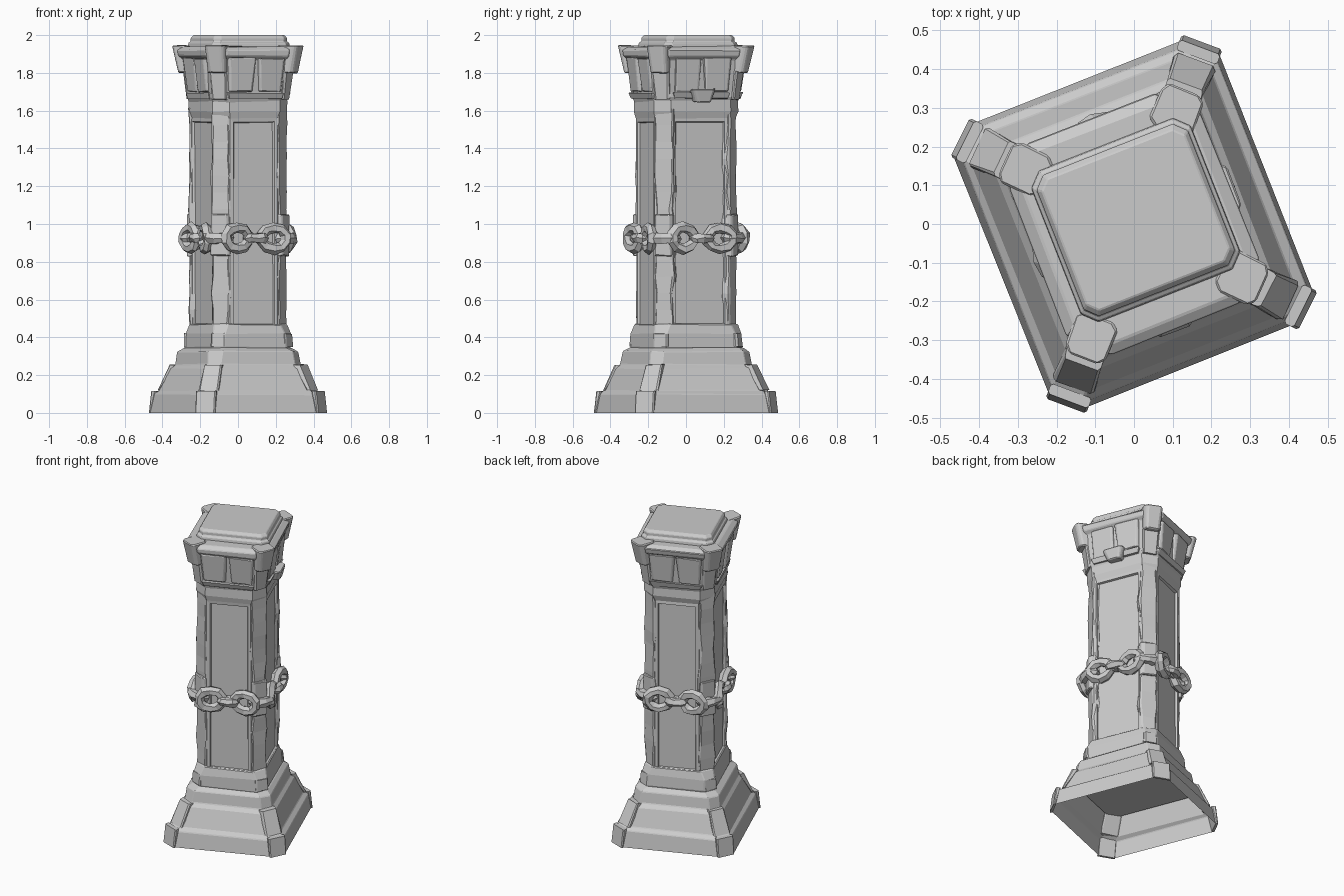
import bpy, bmesh, math, random
from mathutils import Matrix, Vector

random.seed(4)
cube = bpy.data.objects.get("Cube")
if cube:
    bpy.data.objects.remove(cube)

TURN = Matrix.Rotation(math.radians(21.5), 4, 'Z')   # whole pillar is turned
SKEW = 0.013                                         # plan is a little deeper than wide

stone = bpy.data.materials.new("grey stone")
stone.use_nodes = True
GREY = (0.6, 0.6, 0.6, 1)
stone.diffuse_color = GREY
stone.node_tree.nodes["Principled BSDF"].inputs["Base Color"].default_value = GREY


def finish(bm, name, place=Matrix(), jitter=0.0, bevel=0.0):
    """Roughen, place and link a mesh."""
    for v in bm.verts:
        grounded = v.co.z == 0 and place == Matrix()
        v.co += Vector([random.uniform(-jitter, jitter) for _ in range(3)])
        if grounded:
            v.co.z = 0
    bmesh.ops.recalc_face_normals(bm, faces=bm.faces)
    bm.transform(TURN @ place)
    mesh = bpy.data.meshes.new(name)
    bm.to_mesh(mesh)
    bm.free()
    mesh.materials.append(stone)
    ob = bpy.data.objects.new(name, mesh)
    bpy.context.collection.objects.link(ob)
    if bevel:
        mod = ob.modifiers.new("worn edges", 'BEVEL')
        mod.width, mod.segments, mod.limit_method = bevel, 1, 'ANGLE'


def loft(rings, bottom=True):
    """Stack chamfered rectangles: (z, half x, half y, chamfer, y shift)."""
    bm = bmesh.new()
    loops = []
    for z, a, b, c, dy in rings:
        pts = [(a, c - b), (a, b - c), (a - c, b), (c - a, b),
               (-a, b - c), (-a, c - b), (c - a, -b), (a - c, -b)]
        loops.append([bm.verts.new((x, y + dy, z)) for x, y in pts])
    for lo, hi in zip(loops, loops[1:]):
        for i in range(8):
            j = (i + 1) % 8
            bm.faces.new((lo[i], lo[j], hi[j], hi[i]))
    if bottom:
        bm.faces.new(loops[0][::-1])
    bm.faces.new(loops[-1])
    bm.normal_update()
    return bm


def square(profile):
    return [(z, h - SKEW, h + SKEW, c, 0) for z, h, c in profile]


def block(name, place, low, high, chamfer=0.008, jitter=0.003, bevel=0.0):
    """Tapered stone: low and high are (z, half width, inner y, outer y)."""
    rings = [(z, w, (o - i) / 2, chamfer, (o + i) / 2) for z, w, i, o in (low, high)]
    finish(loft(rings), name, place, jitter, bevel)


def facing(x, y):
    """Matrix whose +y axis points along the given plan direction."""
    return Matrix.Rotation(math.atan2(y, x) - math.pi / 2, 4, 'Z')


# Stepped plinth, hollow underneath with a floor part way up
plinth = loft(square([(0, .381, .06), (.1, .367, .06), (.12, .343, .06), (.235, .299, .06),
                      (.255, .28, .055), (.325, .269, .055), (.345, .24, .05)]), bottom=False)
finish(plinth, "plinth", jitter=.003, bevel=.004)
finish(loft(square([(.22, .292, .06), (.24, .285, .06)])), "plinth_floor")

# Collar between plinth and shaft
collar = loft(square([(.33, .232, .05), (.35, .238, .05), (.42, .236, .05), (.47, .222, .06)]))
finish(collar, "collar", jitter=.003, bevel=.005)

# Shaft with a recessed panel on each broad side
shaft = loft(square([(.45, .217, .07), (1.56, .217, .07), (1.595, .227, .07), (1.655, .227, .07)]))
panels = [f for f in shaft.faces
          if f.calc_center_median().z < 1.2 and abs(f.normal.z) < .1 and f.calc_area() > .2]
bmesh.ops.inset_individual(shaft, faces=panels, thickness=.027)
bmesh.ops.inset_individual(shaft, faces=panels, thickness=.006, depth=-.012)
finish(shaft, "shaft", jitter=.002)

# Flared capital with overhanging cornice
capital = loft(square([(1.64, .222, .07), (1.67, .234, .07), (1.7, .234, .07), (1.87, .252, .07),
                       (1.89, .276, .09), (1.92, .28, .09), (1.94, .25, .07)]))
finish(capital, "capital", jitter=.003, bevel=.004)

# Top slab, slightly off centre
slab = loft([(1.93, .222, .212, .035, 0), (1.958, .22, .208, .035, 0),
             (1.965, .21, .196, .03, 0), (1.985, .21, .196, .03, 0), (2.0, .198, .182, .025, 0)])
finish(slab, "top_slab", Matrix.Translation((.008, .008, 0)), bevel=.003)

# Parts repeated at the corners
for sx in (-1, 1):
    for sy in (-1, 1):
        tag = ("left" if sx > 0 else "right") + ("_back" if sy > 0 else "_front")
        out = facing(sx * (1 - SKEW * 4), sy * (1 + SKEW * 4))
        block("capital_horn_" + tag, out, (1.8, .05, .24, .34), (1.945, .058, .255, .372),
              .018, bevel=.006)
        block("capital_rib_" + tag, out, (1.66, .042, .24, .288), (1.81, .05, .24, .308))
        block("shaft_cuff_" + tag, out, (.83, .052, .21, .283), (1.05, .05, .21, .283),
              .01, .005, .005)
        block("collar_corner_" + tag, out, (.35, .042, .25, .307), (.42, .042, .25, .302))
        block("plinth_corner_" + tag, out, (.12, .056, .43, .452), (.255, .05, .345, .386))
        block("foot_corner_" + tag, out, (0, .056, .487, .502), (.115, .056, .46, .488), .006, 0)
        # Rough-hewn corner strip, uneven along its height
        strip = []
        for n in range(14):
            z = .455 + n * .089
            half = random.uniform(.046, .06)
            strip.append((z, half, .025, random.uniform(.004, .014), .242))
        finish(loft(strip), "corner_strip_" + tag, out, .004)


def link(name, place, length, height, radius):
    """Faceted oval chain link lying in the local xz plane."""
    bm = bmesh.new()
    steps, sides = 10, 6
    rows = []
    for i in range(steps):
        a = math.tau * (i + .5) / steps
        rim = Vector((math.cos(a), 0, math.sin(a)))
        mid = Vector((rim.x * (length - radius), 0, rim.z * (height - radius)))
        rows.append([bm.verts.new(mid + radius * (math.cos(b) * rim + Vector((0, math.sin(b), 0))))
                     for b in (math.tau * k / sides for k in range(sides))])
    for i in range(steps):
        p, q = rows[i], rows[(i + 1) % steps]
        for k in range(sides):
            m = (k + 1) % sides
            bm.faces.new((p[k], p[m], q[m], q[k]))
    finish(bm, name, place, .005)


# Chain around the shaft, and paired panels on the capital
FLAT = Matrix.Rotation(math.pi / 2, 4, 'X')
SIDES = [("front", 0, -1), ("left", 1, 0), ("back", 0, 1), ("right", -1, 0)]
for tag, x, y in SIDES:
    out = facing(x, y)
    skew = SKEW if y else -SKEW
    for s in (-1, 1):
        lean = Matrix.Rotation(s * .15, 4, 'Z')
        spot = Matrix.Translation((s * .105, .24 + skew, .925))
        link("chain_link_%s_%d" % (tag, s), out @ spot @ lean, .098, .086, .029)
        panel = out @ Matrix.Translation((s * .083, skew, 0))
        block("capital_panel_%s_%d" % (tag, s), panel, (1.7, .066, .2, .246),
              (1.878, .077, .2, .27), .01, .005, .004)
    spot = Matrix.Translation((0, .245 + skew, .925))
    link("chain_tie_" + tag, out @ spot @ FLAT, .07, .045, .027)
    # Brow under the capital panels
    brow = out @ Matrix.Translation((0, skew, 0))
    block("capital_brow_" + tag, brow, (1.665, .15, .2, .24), (1.695, .16, .2, .25), .004)
for sx in (-1, 1):
    for sy in (-1, 1):
        spot = Matrix.Translation((0, .272, .925))
        link("chain_corner_%d_%d" % (sx, sy), facing(sx, sy) @ spot @ FLAT, .09, .06, .031)

# Small boss on the left face of the capital
boss = facing(1, 0) @ Matrix.Translation((0, -SKEW, 0))
block("capital_boss", boss, (1.645, .045, .2, .275), (1.715, .068, .2, .29), .015, .004, .006)
